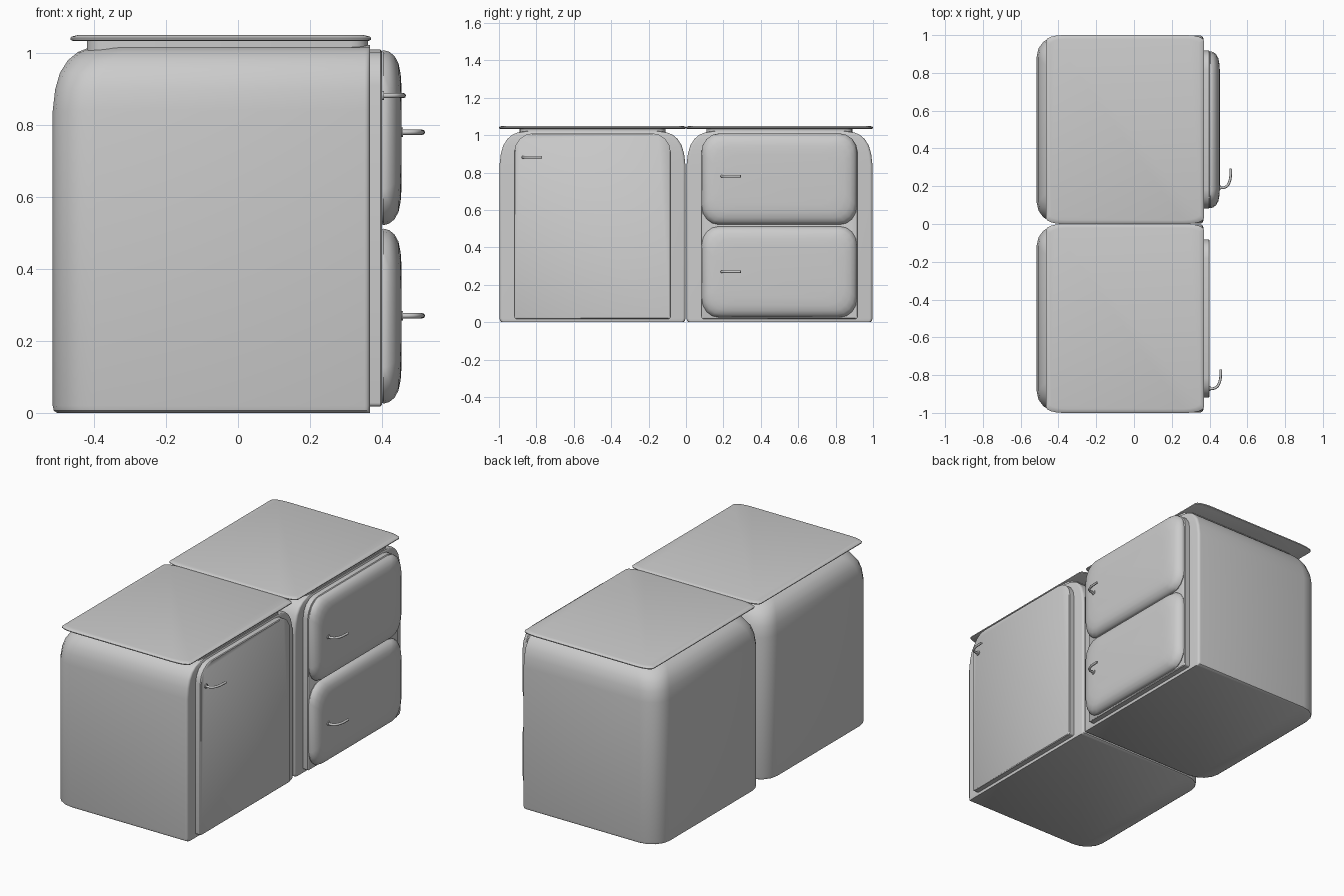
import bpy, bmesh
from math import sin, cos, pi, radians

if "Cube" in bpy.data.objects:
    bpy.data.objects.remove(bpy.data.objects["Cube"])


def rounded(u0, u1, v0, v1, corners, n=4):
    """Counter-clockwise outline; corners = (ru, rv) for u1v1, u0v1, u0v0, u1v0."""
    pts = []
    spots = ((u1, v1, 1, 1), (u0, v1, -1, 1), (u0, v0, -1, -1), (u1, v0, 1, -1))
    for i, ((cu, cv, su, sv), (ru, rv)) in enumerate(zip(spots, corners)):
        for k in range(n + 1):
            a = (i + k / n) * pi / 2
            pts.append((cu - su * ru + ru * cos(a), cv - sv * rv + rv * sin(a)))
    return pts


def loft(name, axis, layers, angle=40):
    """Skin a stack of (height, outline) layers along the z or x axis."""
    bm = bmesh.new()
    rings = []
    for w, outline in layers:
        rings.append([bm.verts.new((u, v, w) if axis == 'z' else (w, u, v)) for u, v in outline])
    for a, b in zip(rings, rings[1:]):
        for i in range(len(a)):
            j = (i + 1) % len(a)
            bm.faces.new((a[i], a[j], b[j], b[i]))
    bm.faces.new(rings[0])
    bm.faces.new(rings[-1])
    bmesh.ops.recalc_face_normals(bm, faces=bm.faces)
    me = bpy.data.meshes.new(name)
    bm.to_mesh(me)
    bm.free()
    ob = bpy.data.objects.new(name, me)
    bpy.context.collection.objects.link(ob)
    bpy.ops.object.select_all(action='DESELECT')
    bpy.context.view_layer.objects.active = ob
    ob.select_set(True)
    bpy.ops.object.shade_smooth_by_angle(angle=radians(angle))
    return ob


def handle(name, x, y, z):
    """Bent rod that sticks out and curls towards +y, with a round foot."""
    cu = bpy.data.curves.new(name, 'CURVE')
    cu.dimensions = '3D'
    cu.bevel_depth = 0.007
    cu.bevel_resolution = 2
    cu.resolution_u = 5
    cu.use_fill_caps = True
    sp = cu.splines.new('BEZIER')
    path = [(-0.02, 0), (0.032, 0.003), (0.052, 0.03), (0.06, 0.1)]
    sp.bezier_points.add(len(path) - 1)
    for p, (dx, dy) in zip(sp.bezier_points, path):
        p.co = (x + dx, y + dy, z)
        p.handle_left_type = p.handle_right_type = 'AUTO'
    ob = bpy.data.objects.new(name, cu)
    bpy.context.collection.objects.link(ob)
    foot = rounded(y - 0.013, y + 0.013, z - 0.013, z + 0.013, [(0.013, 0.013)] * 4)
    loft(name + "_foot", 'x', [(x - 0.01, foot), (x + 0.006, foot)])


for side, yc in (("left", -0.5), ("right", 0.5)):
    # Cabinet body: flat front at +x, soft back, sides and top
    layers = []
    for z, d in ((0, 0.012), (0.006, 0.003), (0.02, 0), (0.84, 0), (0.9, 0.007),
                 (0.945, 0.02), (0.98, 0.042), (1.003, 0.07), (1.015, 0.1), (1.023, 0.15)):
        h = 0.497 - d
        layers.append((z, rounded(-0.515 + d, 0.367, yc - h, yc + h,
                                  [(0.015, 0.015), (0.12, 0.11), (0.12, 0.11), (0.015, 0.015)])))
    loft(side + "_cabinet_body", 'z', layers)

    # Spacer below the worktop
    o = rounded(-0.42, 0.362, yc - 0.39, yc + 0.39, [(0.05, 0.05)] * 4)
    loft(side + "_worktop_spacer", 'z', [(1.0, o), (1.036, o)])

    # Thin worktop with a rounded rim
    layers = []
    for z, d in ((1.034, 0.006), (1.037, 0.001), (1.042, 0), (1.046, 0.004), (1.05, 0.02)):
        layers.append((z, rounded(-0.466 + d, 0.37 - d, yc - 0.5 + d, yc + 0.5 - d,
                                  [(0.09, 0.03)] * 4)))
    loft(side + "_worktop", 'z', layers)

    # Front panel with rounded top corners
    layers = []
    for x, d in ((0.36, 0), (0.396, 0), (0.4, 0.004)):
        layers.append((x, rounded(yc - 0.418 + d, yc + 0.418 - d, 0.018 + d, 1.01 - d,
                                  [(0.1, 0.1), (0.1, 0.1), (0.01, 0.01), (0.01, 0.01)])))
    loft(side + "_front_panel", 'x', layers)

# Cushion-shaped drawer fronts
for label, z0, z1, hz in (("lower", 0.026, 0.512, 0.27), ("upper", 0.522, 1.008, 0.78)):
    layers = []
    for x, d in ((0.39, 0.006), (0.405, 0), (0.42, 0.004), (0.435, 0.016),
                 (0.446, 0.036), (0.452, 0.065), (0.455, 0.11)):
        layers.append((x, rounded(0.084 + d, 0.914 - d, z0 + d, z1 - d, [(0.09, 0.1)] * 4)))
    loft(label + "_drawer_front", 'x', layers)
    handle(label + "_drawer_handle", 0.453, 0.193, hz)

handle("door_handle", 0.4, -0.87, 0.882)
